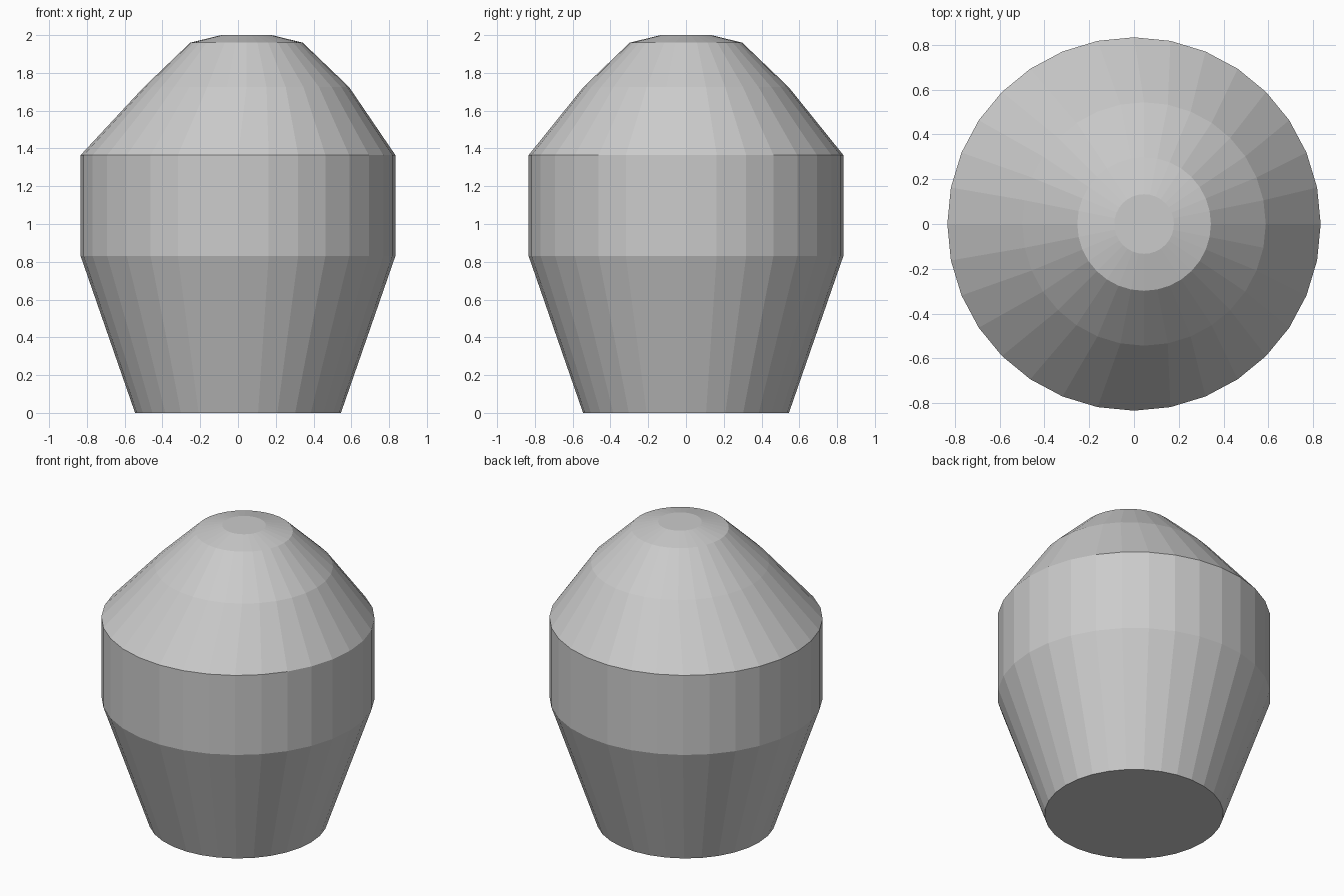
import bpy, bmesh
from math import cos, sin, tau

if "Cube" in bpy.data.objects:
    bpy.data.objects.remove(bpy.data.objects["Cube"])

SIDES = 32
SHIFT = 0.045  # the upper cap rings lean slightly toward +x

# ring profile: (centre x, radius, z)
RINGS = [
    (0, 0.545, 0.0),
    (0, 0.833, 0.83),
    (0, 0.833, 1.365),
    (SHIFT, 0.543, 1.725),
    (SHIFT, 0.298, 1.96),
    (SHIFT, 0.133, 2.0),
]


def lofted(name, rings):
    bm = bmesh.new()
    loops = [[bm.verts.new((cx + r * cos(tau * i / SIDES), r * sin(tau * i / SIDES), z))
              for i in range(SIDES)] for cx, r, z in rings]
    for low, high in zip(loops, loops[1:]):
        for i in range(SIDES):
            j = (i + 1) % SIDES
            bm.faces.new((low[i], low[j], high[j], high[i]))
    bm.faces.new(loops[0][::-1])
    bm.faces.new(loops[-1])
    mesh = bpy.data.meshes.new(name)
    bm.to_mesh(mesh)
    bm.free()
    obj = bpy.data.objects.new(name, mesh)
    bpy.context.collection.objects.link(obj)
    return obj


# tapered base, straight band and off-centre domed top in one closed shell
lofted("jar_body", RINGS)
